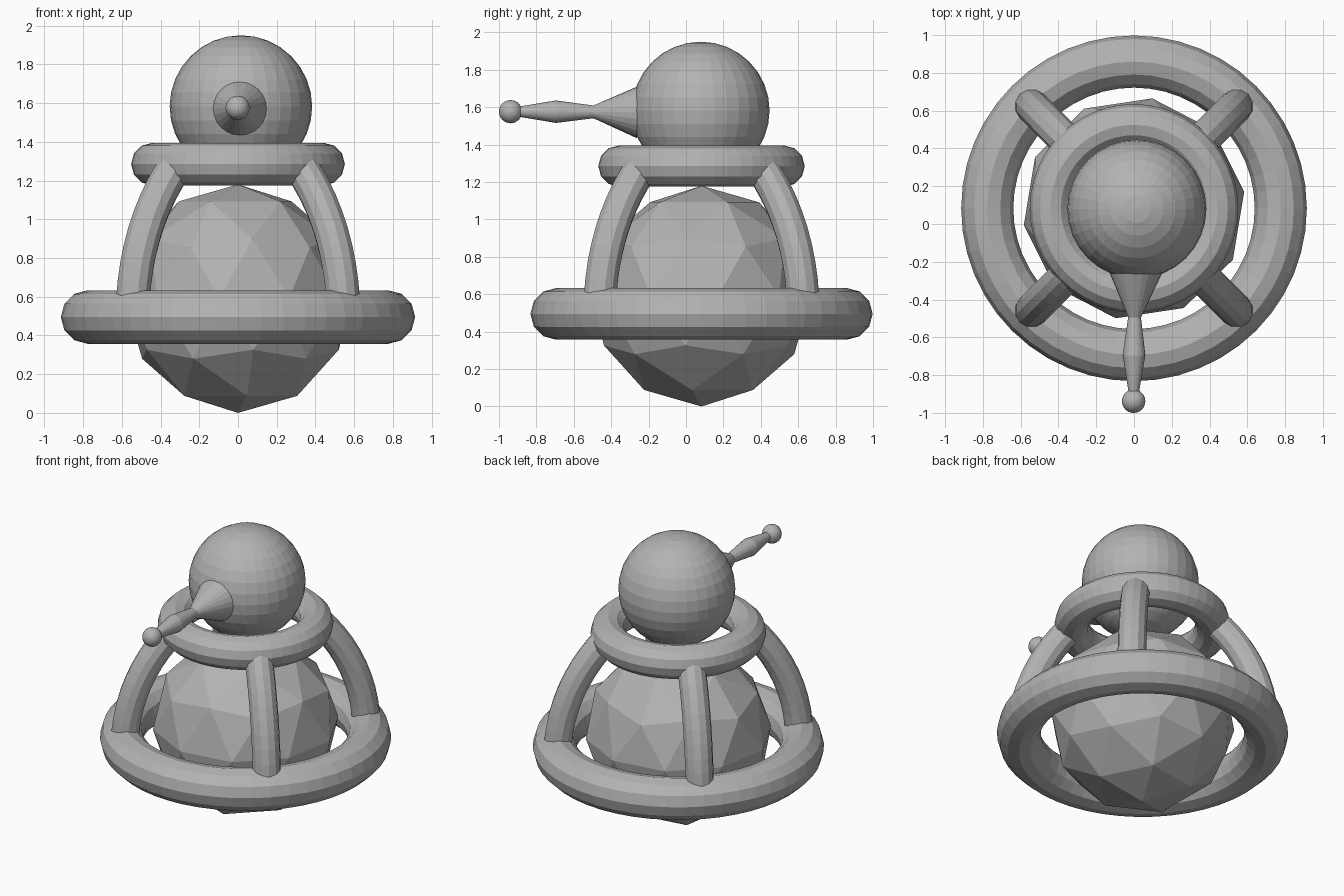
import bpy, bmesh, math
from mathutils import Vector, Matrix

if "Cube" in bpy.data.objects:
    bpy.data.objects.remove(bpy.data.objects["Cube"])

CY = 0.083  # common axis of the rings and body

grey = bpy.data.materials.new("plain_grey")
grey.diffuse_color = (0.45, 0.45, 0.45, 1)
grey.use_nodes = True
grey.node_tree.nodes["Principled BSDF"].inputs["Base Color"].default_value = grey.diffuse_color


def finish(name, bm):
    """Turn a bmesh into a flat shaded grey object."""
    bmesh.ops.recalc_face_normals(bm, faces=bm.faces)
    me = bpy.data.meshes.new(name)
    bm.to_mesh(me)
    bm.free()
    me.materials.append(grey)
    ob = bpy.data.objects.new(name, me)
    bpy.context.collection.objects.link(ob)
    return ob


def bridge(bm, loops, closed):
    """Skin a list of vertex loops; cap the ends when not closed."""
    n = len(loops[0])
    pairs = list(zip(loops, loops[1:]))
    if closed:
        pairs.append((loops[-1], loops[0]))
    for a, b in pairs:
        for i in range(n):
            j = (i + 1) % n
            bm.faces.new((a[i], a[j], b[j], b[i]))
    if not closed:
        bm.faces.new(loops[0])
        bm.faces.new(loops[-1])


def ring(name, z, major, minor, seg=48, sides=12):
    bm = bmesh.new()
    loops = []
    for s in range(seg):
        t = math.tau * s / seg
        loop = []
        for k in range(sides):
            a = math.tau * k / sides
            r = major + minor * math.cos(a)
            loop.append(bm.verts.new((r * math.cos(t), CY + r * math.sin(t), z + minor * math.sin(a))))
        loops.append(loop)
    bridge(bm, loops, True)
    finish(name, bm)


def ball(name, centre, radius, u=32, v=16):
    bm = bmesh.new()
    bmesh.ops.create_uvsphere(bm, u_segments=u, v_segments=v, radius=radius,
                              matrix=Matrix.Translation(centre))
    finish(name, bm)


def leg(name, angle, tube=0.09, sides=12, steps=10):
    """Arched strut from the lower ring up to the upper ring."""
    bm = bmesh.new()
    out = Vector((math.cos(angle), math.sin(angle), 0))
    side = Vector((-out.y, out.x, 0))
    R, end = 1.11, math.asin(0.785 / 1.11)
    loops = []
    for s in range(steps + 1):
        t = end * s / steps
        normal = out * math.cos(t) + Vector((0, 0, math.sin(t)))
        mid = Vector((0, CY, 0.50)) + out * (0.77 - R) + normal * R
        loops.append([bm.verts.new(mid + tube * (normal * math.cos(math.tau * k / sides)
                                                 + side * math.sin(math.tau * k / sides)))
                      for k in range(sides)])
    bridge(bm, loops, False)
    finish(name, bm)


# faceted body
bm = bmesh.new()
bmesh.ops.create_icosphere(bm, subdivisions=2, radius=0.59,
                           matrix=Matrix.Translation((0, CY, 0.59)) @ Matrix.Rotation(math.radians(26.6), 4, 'Z'))
finish("faceted_body", bm)

# rings and the four struts between them
ring("lower_ring", 0.495, 0.777, 0.138)
ring("upper_ring", 1.285, 0.442, 0.11)
for i in range(4):
    leg("strut_%d" % (i + 1), math.radians(45 + 90 * i))

# head
ball("head", (0.015, 0.079, 1.582), 0.368)

# spout: flared base, thin waist, swollen middle (x, y, z, radius)
profile = [(0.01, -0.262, 1.572, 0.138), (0.003, -0.495, 1.575, 0.034),
           (0.0, -0.695, 1.576, 0.06), (-0.001, -0.90, 1.576, 0.026)]
bm = bmesh.new()
bridge(bm, [[bm.verts.new((x + r * math.cos(math.tau * k / 24), y, z + r * math.sin(math.tau * k / 24)))
             for k in range(24)] for x, y, z, r in profile], False)
finish("spout", bm)
ball("spout_tip", (-0.002, -0.938, 1.576), 0.062)
